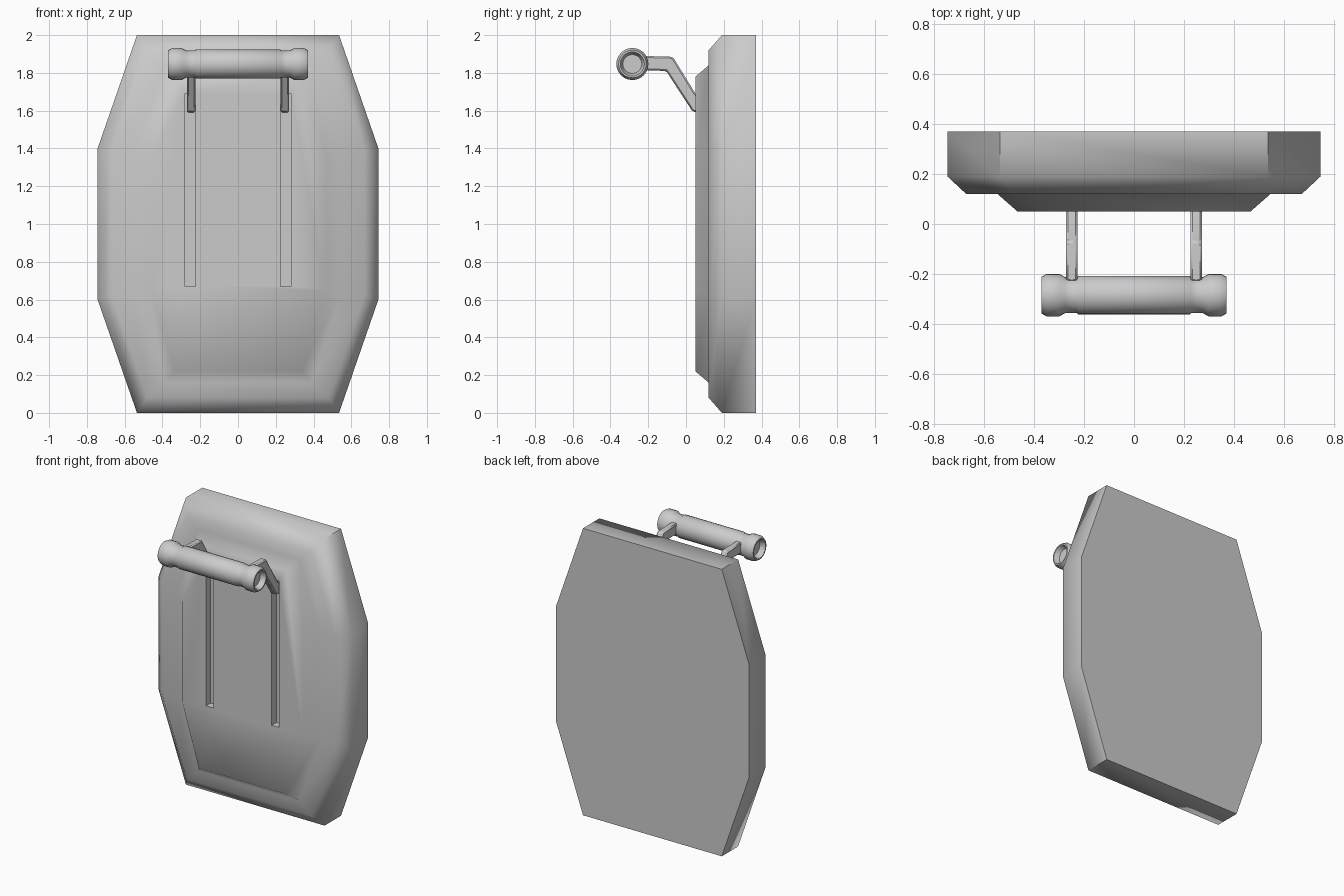
import bpy, bmesh, math
from mathutils import Vector

if "Cube" in bpy.data.objects:
    bpy.data.objects.remove(bpy.data.objects["Cube"])


def finish(name, bm, angle):
    bmesh.ops.recalc_face_normals(bm, faces=bm.faces[:])
    me = bpy.data.meshes.new(name)
    bm.to_mesh(me)
    bm.free()
    ob = bpy.data.objects.new(name, me)
    bpy.context.collection.objects.link(ob)
    bpy.ops.object.select_all(action='DESELECT')
    bpy.context.view_layer.objects.active = ob
    ob.select_set(True)
    if angle:
        bpy.ops.object.shade_smooth_by_angle(angle=math.radians(angle))
    return ob


def loft(name, rings, angle):
    """Skin a list of closed point rings and cap both ends."""
    bm = bmesh.new()
    loops = [[bm.verts.new(p) for p in ring] for ring in rings]
    n = len(loops[0])
    for a, b in zip(loops, loops[1:]):
        for i in range(n):
            j = (i + 1) % n
            bm.faces.new((a[i], a[j], b[j], b[i]))
    bm.faces.new(loops[0])
    bm.faces.new(loops[-1])
    return finish(name, bm, angle)


def octagon(y, end_x, end_z, side_x, side_z):
    q = [(end_x, end_z), (side_x, side_z), (side_x, -side_z), (end_x, -end_z)]
    q += [(-x, z) for x, z in reversed(q)]
    return [(x, y, 1 + z) for x, z in q]


def box(name, x0, x1, y0, y1, z0, z1):
    return loft(name, [[(x0, y, z0), (x1, y, z0), (x1, y, z1), (x0, y, z1)]
                       for y in (y0, y1)], 0)


# Octagonal slab with chamfered front and raised front panel
body = loft("body", [
    octagon(0.37, 0.535, 1.0, 0.745, 0.395),
    octagon(0.19, 0.535, 1.0, 0.745, 0.395),
    octagon(0.12, 0.48, 0.92, 0.67, 0.38),
    octagon(0.12, 0.39, 0.84, 0.545, 0.37),
    octagon(0.05, 0.335, 0.78, 0.465, 0.35)], 50)

# Two long slots cut in the panel
for s in (-1, 1):
    cutter = box("slot_cutter", s * 0.253 - 0.028, s * 0.253 + 0.028, 0.0, 0.10, 0.67, 1.69)
    mod = body.modifiers.new("slot", 'BOOLEAN')
    mod.operation = 'DIFFERENCE'
    mod.solver = 'EXACT'
    mod.object = cutter
    bpy.ops.object.select_all(action='DESELECT')
    bpy.context.view_layer.objects.active = body
    body.select_set(True)
    # keep the slots above the smoothing modifier, if there is one
    bpy.ops.object.modifier_move_to_index(modifier=mod.name, index=0)
    bpy.ops.object.modifier_apply(modifier=mod.name)
    bpy.data.objects.remove(cutter)

# Cranked arms from the slots to the bar
ARM = [(0.085, 1.59), (0.035, 1.595), (-0.105, 1.81), (-0.23, 1.815),
       (-0.23, 1.89), (-0.07, 1.885), (0.05, 1.69), (0.085, 1.66)]
for s, side in ((-1, "left"), (1, "right")):
    arm = loft("arm_" + side, [[(s * 0.248 + dx, y, z) for y, z in ARM]
                               for dx in (-0.023, 0.023)], 30)
    bev = arm.modifiers.new("bevel", 'BEVEL')
    bev.width = 0.008
    bev.segments = 1

# Handle bar with flared, hollow ends
half = [(0.222, 0.077), (0.228, 0.072), (0.275, 0.072), (0.298, 0.085),
        (0.348, 0.085), (0.37, 0.073), (0.37, 0.064), (0.335, 0.05)]
profile = [(-x, r) for x, r in reversed(half)] + half
SIDES = 24
rings = []
for x, r in profile:
    rings.append([(x, -0.284 + r * math.cos(2 * math.pi * i / SIDES),
                   1.847 + r * math.sin(2 * math.pi * i / SIDES)) for i in range(SIDES)])
loft("handle_bar", rings, 50)
